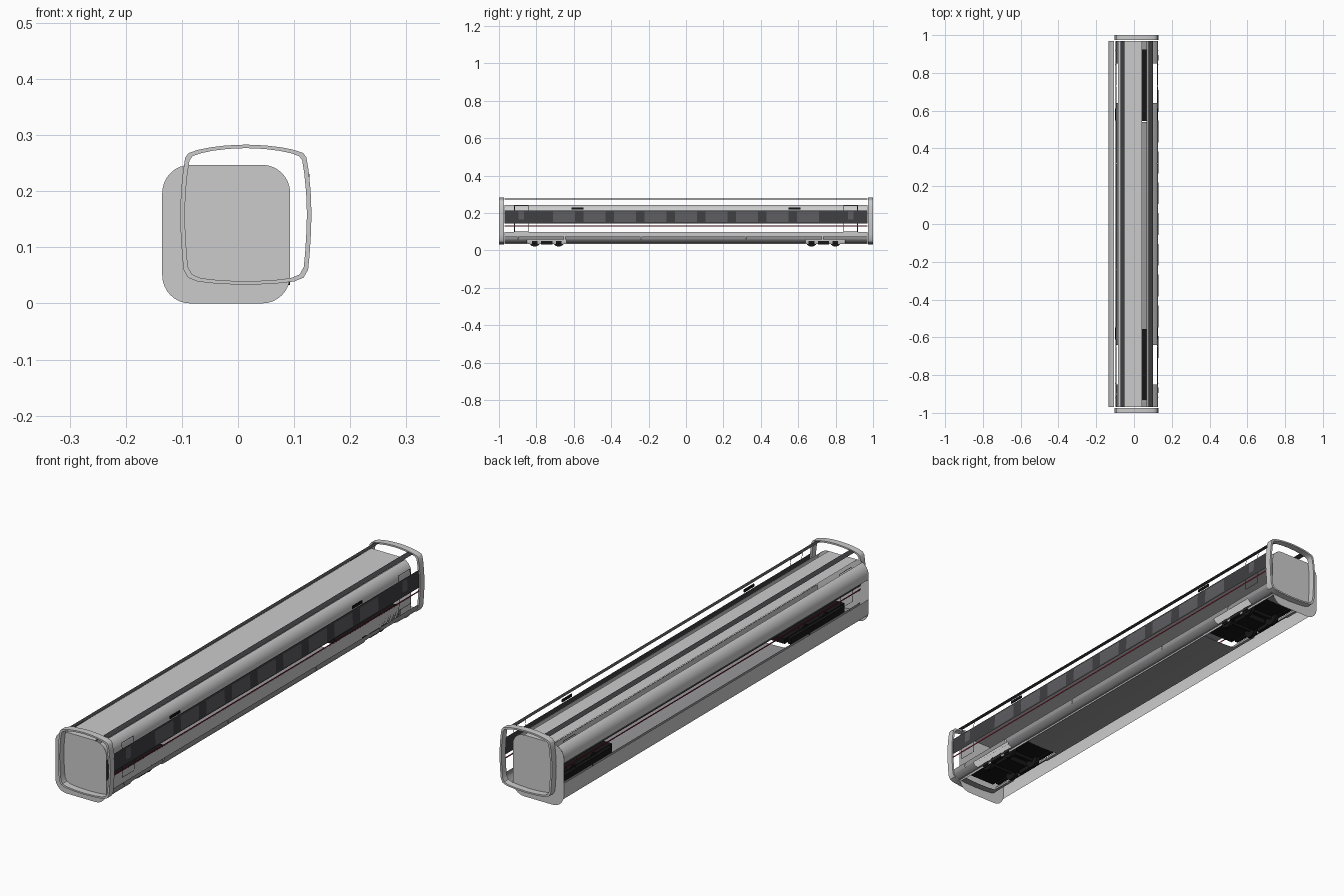
import bpy, bmesh, math

if "Cube" in bpy.data.objects:
    bpy.data.objects.remove(bpy.data.objects["Cube"])

CX = 0.014                      # centre line of the trim, rings and skirts
SX, SZ = -0.021, 0.1235         # centre of the offset inner shell
HX, HZ, R = 0.114, 0.1235, 0.05

# right half of the carriage outline, bottom to top (offset from CX, z)
HALF = [(0, .033), (.05, .035), (.086, .039), (.103, .046), (.111, .060), (.1135, .085),
        (.116, .125), (.117, .160), (.1155, .200), (.112, .235), (.108, .260),
        (.102, .268), (.086, .2735), (.064, .278), (.035, .2815), (0, .283)]


def material(name, color):
    m = bpy.data.materials.new(name)
    m.diffuse_color = (*color, 1)
    m.use_nodes = True
    m.node_tree.nodes["Principled BSDF"].inputs["Base Color"].default_value = m.diffuse_color
    return m


DARK = material("dark_trim", (.05, .05, .055))
GLASS = material("window_glass", (.11, .11, .12))
BLACK = material("bogie_black", (.008, .008, .008))
RED = material("red_stripe", (.25, .01, .03))
UNDER = material("underside_grey", (.32, .32, .33))


def finish(name, bm, mat=None, smooth=True):
    bmesh.ops.recalc_face_normals(bm, faces=bm.faces)
    me = bpy.data.meshes.new(name)
    bm.to_mesh(me)
    bm.free()
    ob = bpy.data.objects.new(name, me)
    bpy.context.collection.objects.link(ob)
    if mat:
        me.materials.append(mat)
    if smooth:
        bpy.context.view_layer.objects.active = ob
        ob.select_set(True)
        bpy.ops.object.shade_smooth_by_angle(angle=math.radians(35))
        ob.select_set(False)
    return ob


def sheet(name, pts, spans, mat=None):
    """Sweep an (x, z) polyline along each y span."""
    bm = bmesh.new()
    for y0, y1 in spans:
        a = [bm.verts.new((x, y0, z)) for x, z in pts]
        b = [bm.verts.new((x, y1, z)) for x, z in pts]
        for i in range(len(pts) - 1):
            bm.faces.new((a[i], a[i + 1], b[i + 1], b[i]))
    return finish(name, bm, mat)


def boxes(name, items, mat):
    """Several boxes (centre, size) in one mesh."""
    bm = bmesh.new()
    for c, s in items:
        vs = bmesh.ops.create_cube(bm, size=1)["verts"]
        for v in vs:
            v.co = [v.co[i] * s[i] + c[i] for i in range(3)]
    return finish(name, bm, mat, False)


def side_x(z):
    """Half width of the outline at height z, just inside the rings."""
    for (x0, z0), (x1, z1) in zip(HALF, HALF[1:]):
        if z0 <= z <= z1:
            return x0 + (x1 - x0) * (z - z0) / (z1 - z0) - .003


def wall(z0, z1, s, out=0.0, n=5):
    zs = [z0 + (z1 - z0) * i / n for i in range(n + 1)]
    return [(CX + s * (side_x(z) + out), z) for z in zs]


# end rings
OUTER = HALF + [(-x, z) for x, z in HALF[-2:0:-1]]
for end, s in (("front", -1), ("rear", 1)):
    bm = bmesh.new()
    loops = []
    for k, y in ((1, .973), (1, 1), (.93, 1), (.93, .973)):
        loops.append([bm.verts.new((CX + x * k, s * y, .158 + (z - .158) * (k if k == 1 else .95)))
                      for x, z in OUTER])
    n = len(OUTER)
    for a in range(4):
        p, q = loops[a], loops[(a + 1) % 4]
        for i in range(n):
            bm.faces.new((p[i], p[(i + 1) % n], q[(i + 1) % n], q[i]))
    finish(end + "_end_ring", bm)

    # end plate
    bm = bmesh.new()
    vs = []
    for q, (sx, sz) in enumerate(((1, 1), (-1, 1), (-1, -1), (1, -1))):
        for i in range(9):
            t = math.radians(90 * q + 90 * i / 8)
            vs.append(bm.verts.new((SX + sx * (HX - R) + R * math.cos(t), s * .97,
                                    SZ + sz * (HZ - R) + R * math.sin(t))))
    bm.faces.new(vs)
    finish(end + "_end_plate", bm, None, False)

FULL = [(-.97, .97)]

# inner shell: roof, upper corners, lower walls
sheet("roof_panel", [(SX - HX + R, 2 * HZ), (SX + HX - R, 2 * HZ)], FULL)
for side, s in (("left", -1), ("right", 1)):
    arc = [(SX + s * (HX - R + R * math.cos(math.radians(t))),
            2 * HZ - R + R * math.sin(math.radians(t))) for t in range(64, -1, -8)]
    sheet(side + "_upper_wall", arc + [(SX + s * HX, .18)], FULL)
    sheet(side + "_lower_wall", [(SX + s * (HX - .004), .034), (SX + s * (HX - .001), .042),
                                 (SX + s * HX, .05), (SX + s * HX, .1)], FULL)

# trim on both sides
for side, s in (("left", -1), ("right", 1)):
    sheet(side + "_roof_strip", [(CX + s * .064, .2765), (CX + s * .075, .2745),
                                 (CX + s * .086, .272)], FULL, DARK)
    sheet(side + "_window_band", wall(.145, .215, s), FULL, DARK)
    sheet(side + "_red_stripe", wall(.128, .134, s, n=1), FULL, RED)
    sheet(side + "_windows", wall(.151, .207, s, .001),
          [(y * .163 - .058, y * .163 + .058) for y in range(-4, 5)], GLASS)
    boxes(side + "_side_vents", [((CX + s * .111, y, .225), (.004, .062, .011))
                                 for y in (-.58, .58)], BLACK)

    # door outlines and door windows
    for end, yc in (("front", -.88), ("rear", .88)):
        for y in (yc - .037, yc + .037):
            sheet(f"{side}_{end}_door_edge", wall(.1, .24, s, .001), [(y - .0015, y + .0015)], DARK)
        for z in (.1, .238):
            sheet(f"{side}_{end}_door_rail", wall(z, z + .002, s, .001, 1),
                  [(yc - .037, yc + .037)], DARK)
        sheet(f"{side}_{end}_door_window", wall(.165, .208, s, .001), [(yc - .015, yc + .015)], GLASS)

    # skirt panels with thin seams, and lower corner with bogie cutouts
    seams = [-.972, -.9, -.65, -.24, .32, .73, .972]
    sheet(side + "_skirt", wall(.058, .076, s),
          [(a + .002, b - .002) for a, b in zip(seams, seams[1:])], UNDER)
    sheet(side + "_skirt_corner",
          [(CX + s * .086, .041), (CX + s * .1, .047), (CX + s * side_x(.058), .058)],
          [(-.97, -.85), (-.64, .64), (.85, .97)], UNDER)
    sheet(side + "_floor_edge", [(CX + s * .079, .040), (CX + s * .086, .041)], FULL, UNDER)

# floor between the bogies
sheet("floor", [(CX - .079, .040), (CX - .045, .037), (CX, .036), (CX + .045, .037),
                (CX + .079, .040)], [(-.97, -.94), (-.56, .54), (.92, .97)], UNDER)

# bogies: frame, side beams, axles and wheels
for end, yc in (("front", -.745), ("rear", .735)):
    parts = [((CX, yc, .066), (.13, .38, .02)), ((CX, yc, .05), (.1, .07, .03))]
    for s in (-1, 1):
        parts += [((CX + s * .072, yc, .062), (.014, .34, .024)),
                  ((CX + s * .072, yc, .043), (.014, .06, .02))]
        parts += [((CX + s * .074, yc + d, .045), (.01, .03, .02)) for d in (-.064, .064)]
    boxes(end + "_bogie_frame", parts, BLACK)
    for d in (-.064, .064):
        for x, r, w in ((-.06, .032, .014), (.06, .032, .014), (0, .008, .13)):
            bpy.ops.mesh.primitive_cylinder_add(vertices=24, radius=r, depth=w,
                                                location=(CX + x, yc + d, .053),
                                                rotation=(0, math.pi / 2, 0))
            ob = bpy.context.object
            ob.name = end + ("_wheel" if x else "_axle")
            ob.data.materials.append(BLACK)
            bpy.ops.object.shade_smooth_by_angle()
            ob.select_set(False)
